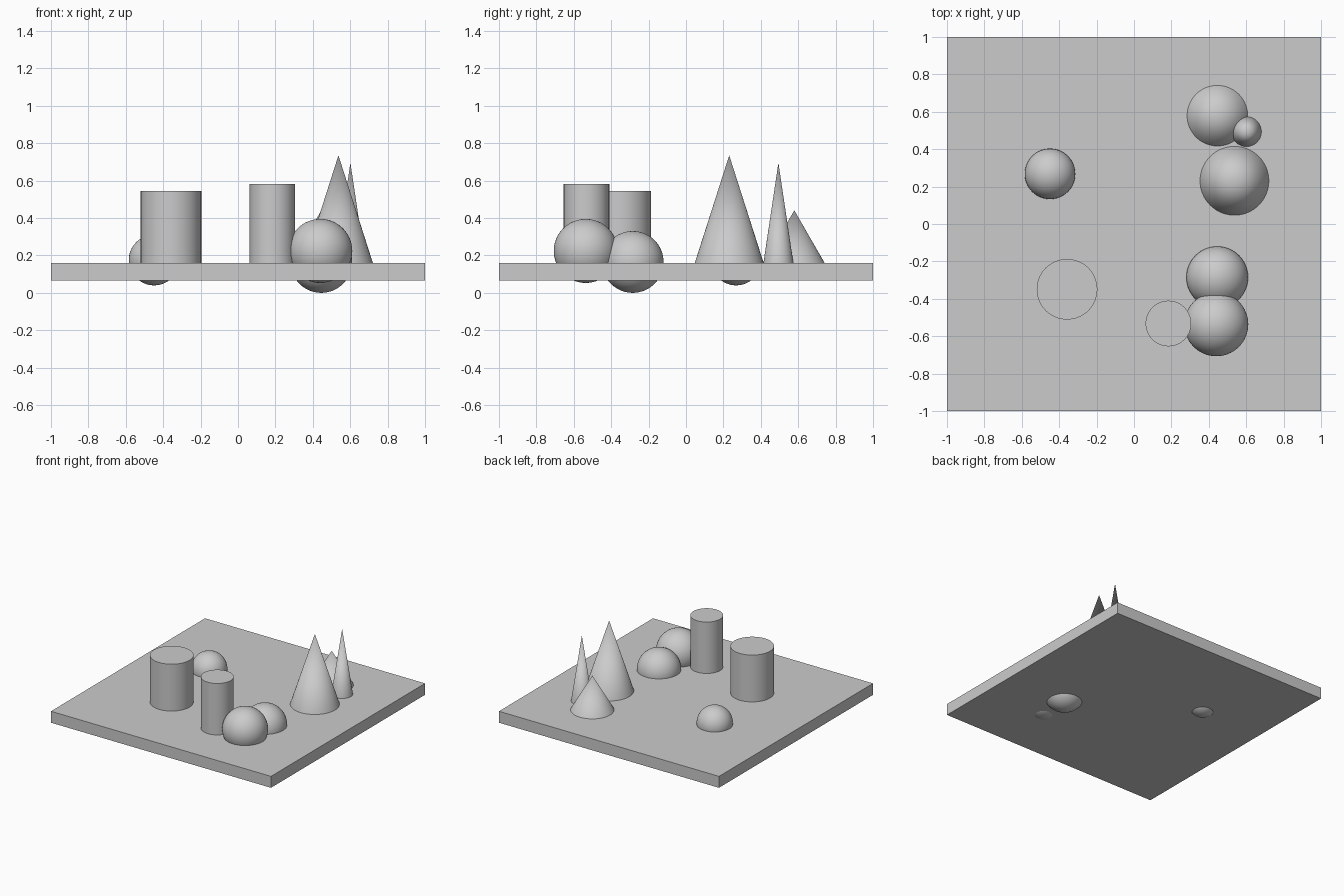
import bpy

cube = bpy.data.objects.get("Cube")
if cube:
    bpy.data.objects.remove(cube, do_unlink=True)

grey = bpy.data.materials.new("light_grey")
grey.use_nodes = True
colour = (0.6, 0.6, 0.6, 1)
grey.diffuse_color = colour
grey.node_tree.nodes["Principled BSDF"].inputs["Base Color"].default_value = colour

TOP = 0.16      # upper face of the slab
SINK = 0.03     # how far standing solids reach into the slab


def finish(name, smooth=True):
    obj = bpy.context.object
    obj.name = name
    obj.data.materials.append(grey)
    if smooth:
        bpy.ops.object.shade_smooth_by_angle(angle=0.6)
    return obj


def ball(name, x, y, z, r):
    bpy.ops.mesh.primitive_uv_sphere_add(
        segments=64, ring_count=32, radius=r, location=(x, y, z))
    finish(name)


def column(name, x, y, r, top):
    low = TOP - SINK
    bpy.ops.mesh.primitive_cylinder_add(
        vertices=64, radius=r, depth=top - low, location=(x, y, (top + low) / 2))
    finish(name)


def spike(name, x, y, r, top):
    bpy.ops.mesh.primitive_cone_add(
        vertices=64, radius1=r, radius2=0, depth=top - TOP,
        location=(x, y, (top + TOP) / 2))
    finish(name)


# Square slab
bpy.ops.mesh.primitive_cube_add(size=1, location=(0, 0, 0.113))
slab = finish("base_slab", smooth=False)
slab.scale = (2, 2, 0.094)

# Balls sunk through the slab
ball("front_ball", 0.44, -0.536, 0.224, 0.171)
ball("middle_ball", 0.445, -0.285, 0.165, 0.165)
ball("back_ball", -0.449, 0.268, 0.175, 0.135)

# Standing cylinders
column("wide_cylinder", -0.358, -0.349, 0.162, 0.545)
column("narrow_cylinder", 0.184, -0.532, 0.122, 0.583)

# Cones
spike("large_cone", 0.537, 0.231, 0.184, 0.735)
spike("low_cone", 0.446, 0.579, 0.162, 0.441)
spike("slim_cone", 0.601, 0.494, 0.08, 0.695)
